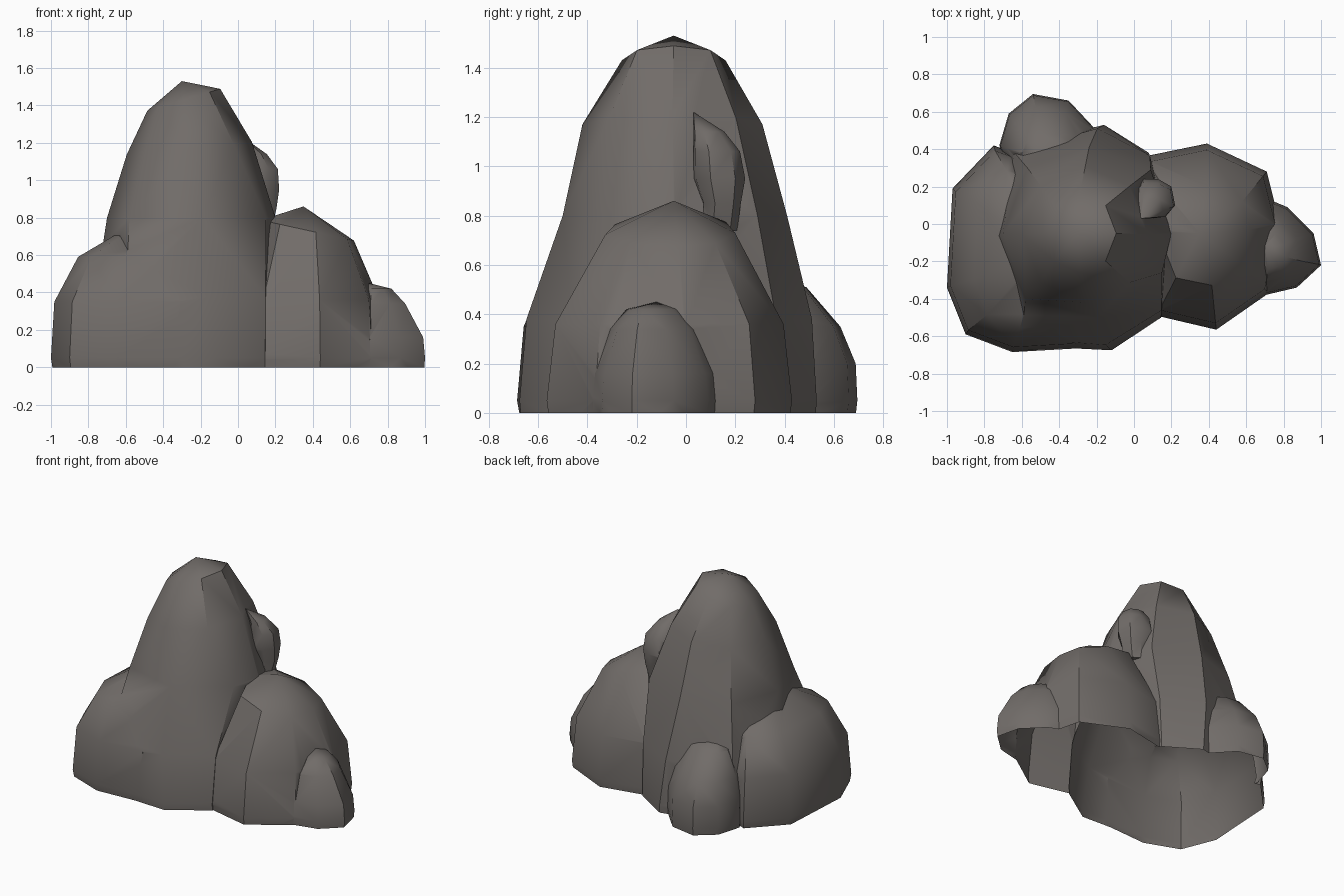
import bpy, bmesh, math

if "Cube" in bpy.data.objects:
    bpy.data.objects.remove(bpy.data.objects["Cube"])

stone = bpy.data.materials.new("warm grey stone")
stone.diffuse_color = (0.165, 0.15, 0.14, 1)
stone.use_nodes = True
stone.node_tree.nodes["Principled BSDF"].inputs["Base Color"].default_value = stone.diffuse_color


def skin(name, loops, apex):
    """Closed lump from stacked loops of points, closed by an apex."""
    bm = bmesh.new()
    loops = [[bm.verts.new(p) for p in loop] for loop in loops]
    n = len(loops[0])
    for a, b in zip(loops, loops[1:]):
        for i in range(n):
            j = (i + 1) % n
            bm.faces.new((a[i], a[j], b[j], b[i]))
    bm.faces.new(loops[0][::-1])
    top = bm.verts.new(apex)
    for i in range(n):
        bm.faces.new((loops[-1][i], loops[-1][(i + 1) % n], top))
    bmesh.ops.triangulate(bm, faces=bm.faces[:])
    bmesh.ops.recalc_face_normals(bm, faces=bm.faces[:])
    me = bpy.data.meshes.new(name)
    bm.to_mesh(me)
    bm.free()
    me.materials.append(stone)
    ob = bpy.data.objects.new(name, me)
    bpy.context.collection.objects.link(ob)
    return ob


def boulder(name, center, outline, rings, apex, tilt=0.0):
    """Lump from one outline scaled per ring (z, scale x, scale y, shift x, shift y)."""
    cx, cy = center
    loops = []
    for z, sx, sy, dx, dy in rings:
        lean = tilt if z > 0.5 else 0
        loops.append([(cx + (x - cx) * sx + dx, cy + (y - cy) * sy + dy,
                       z + lean * (x - cx) * sx) for x, y in outline])
    return skin(name, loops, apex)


# Tall central peak: irregular foot blending into a regular octagon at the top
def octagon(z, cx, cy, rx, ry, tilt):
    return [(cx + rx * math.cos(a), cy + ry * math.sin(a), z + tilt * rx * math.cos(a))
            for a in (-math.tau * i / 8 for i in range(8))]


foot = [(0.20, -0.05), (0.145, -0.50), (-0.12, -0.675), (-0.62, -0.65),
        (-0.82, -0.1), (-0.70, 0.40), (-0.16, 0.53), (0.08, 0.38)]
waist = [(0.20, -0.05), (0.15, -0.26), (-0.19, -0.50), (-0.58, -0.40),
         (-0.70, -0.05), (-0.57, 0.30), (-0.24, 0.41), (0.09, 0.29)]
mid = [(0.5 * (a + c) + 0.05 * (a - c), 0.5 * (b + d) + 0.34 * (b - d))
       for (a, b), (c, d) in zip(foot, waist)]
rock = skin("rock_formation", [
    [(x * 0.98, y * 0.98, -0.1) for x, y in foot],
    [(x, y, 0.05) for x, y in foot],
    [(x, y, 0.38) for x, y in mid],
    [(x, y, 0.80) for x, y in waist],
    octagon(1.17, -0.26, -0.055, 0.335, 0.365, 0.1),
    octagon(1.43, -0.29, -0.05, 0.195, 0.21, 0.3)], (-0.30, -0.05, 1.53))

# Front left shoulder
left = boulder("left_shoulder", (-0.55, -0.15), [
    (-0.3, -0.665), (-0.2, -0.2), (-0.3, 0.25), (-0.75, 0.42), (-0.97, 0.19),
    (-1.0, -0.34), (-0.90, -0.59), (-0.65, -0.685)], [
    (-0.1, 0.95, 0.95, 0, 0), (0.05, 1, 1, 0, 0), (0.35, 0.96, 0.95, 0, 0),
    (0.59, 0.70, 0.76, 0.01, 0)], (-0.5, -0.15, 0.80))

# Back lump
back = boulder("back_lump", (-0.45, 0.35), [
    (-0.2, 0.5), (-0.35, 0.66), (-0.54, 0.695), (-0.67, 0.59), (-0.72, 0.42),
    (-0.6, 0.1), (-0.2, 0.1)], [
    (-0.1, 0.95, 0.95, 0, 0), (0.05, 1, 1, 0, 0), (0.20, 0.98, 0.98, 0, 0),
    (0.35, 0.85, 0.80, 0, 0), (0.51, 0.55, 0.40, 0, 0)], (-0.42, 0.28, 0.58))

# Lower right boulder
right = boulder("right_boulder", (0.38, -0.06), [
    (0.05, 0.36), (-0.05, 0.0), (0.12, -0.49), (0.44, -0.565), (0.72, -0.37),
    (0.78, 0.0), (0.71, 0.28), (0.39, 0.43)], [
    (-0.1, 0.96, 0.96, 0, 0), (0.05, 1, 1, 0, 0), (0.36, 0.94, 0.93, 0, 0),
    (0.73, 0.60, 0.53, 0, 0)], (0.35, -0.05, 0.86), -0.22)

# Small bump at the right end
bump = boulder("right_bump", (0.8, -0.15), [
    (0.70, 0.14), (0.55, -0.15), (0.70, -0.38), (0.87, -0.34), (1.0, -0.22),
    (0.96, -0.05), (0.82, 0.09)], [
    (-0.1, 0.94, 0.94, 0, 0), (0.05, 1, 1, 0, 0), (0.16, 0.95, 0.95, 0, 0),
    (0.34, 0.62, 0.68, -0.03, 0), (0.42, 0.35, 0.4, -0.05, 0)], (0.70, -0.12, 0.45))

# Knob on the right side of the peak
knob = boulder("knob", (0.08, 0.13), [
    (0.05, 0.24), (-0.05, 0.13), (0.10, 0.03), (0.17, 0.04), (0.22, 0.10),
    (0.20, 0.20), (0.13, 0.24)], [
    (0.74, 0.7, 0.7, 0, 0), (0.85, 0.9, 0.75, 0, 0.01), (0.95, 1, 1, 0, 0),
    (1.06, 0.95, 0.9, 0, -0.01), (1.14, 0.6, 0.6, -0.01, -0.04)], (0.04, 0.03, 1.22))

# Fuse all lumps into one skin
bpy.context.view_layer.objects.active = rock
for lump in (left, back, right, bump, knob):
    mod = rock.modifiers.new("fuse", 'BOOLEAN')
    mod.operation = 'UNION'
    mod.solver = 'EXACT'
    mod.object = lump
    bpy.ops.object.modifier_apply(modifier=mod.name)
    bpy.data.objects.remove(lump, do_unlink=True)

# Cut flat at the ground, leaving the underside open
bm = bmesh.new()
bm.from_mesh(rock.data)
bmesh.ops.bisect_plane(bm, geom=bm.verts[:] + bm.edges[:] + bm.faces[:],
                       plane_co=(0, 0, 0), plane_no=(0, 0, 1), clear_inner=True)
bmesh.ops.remove_doubles(bm, verts=bm.verts[:], dist=0.0005)
bm.to_mesh(rock.data)
bm.free()
rock.select_set(True)
bpy.ops.object.shade_smooth_by_angle(angle=math.radians(42))
